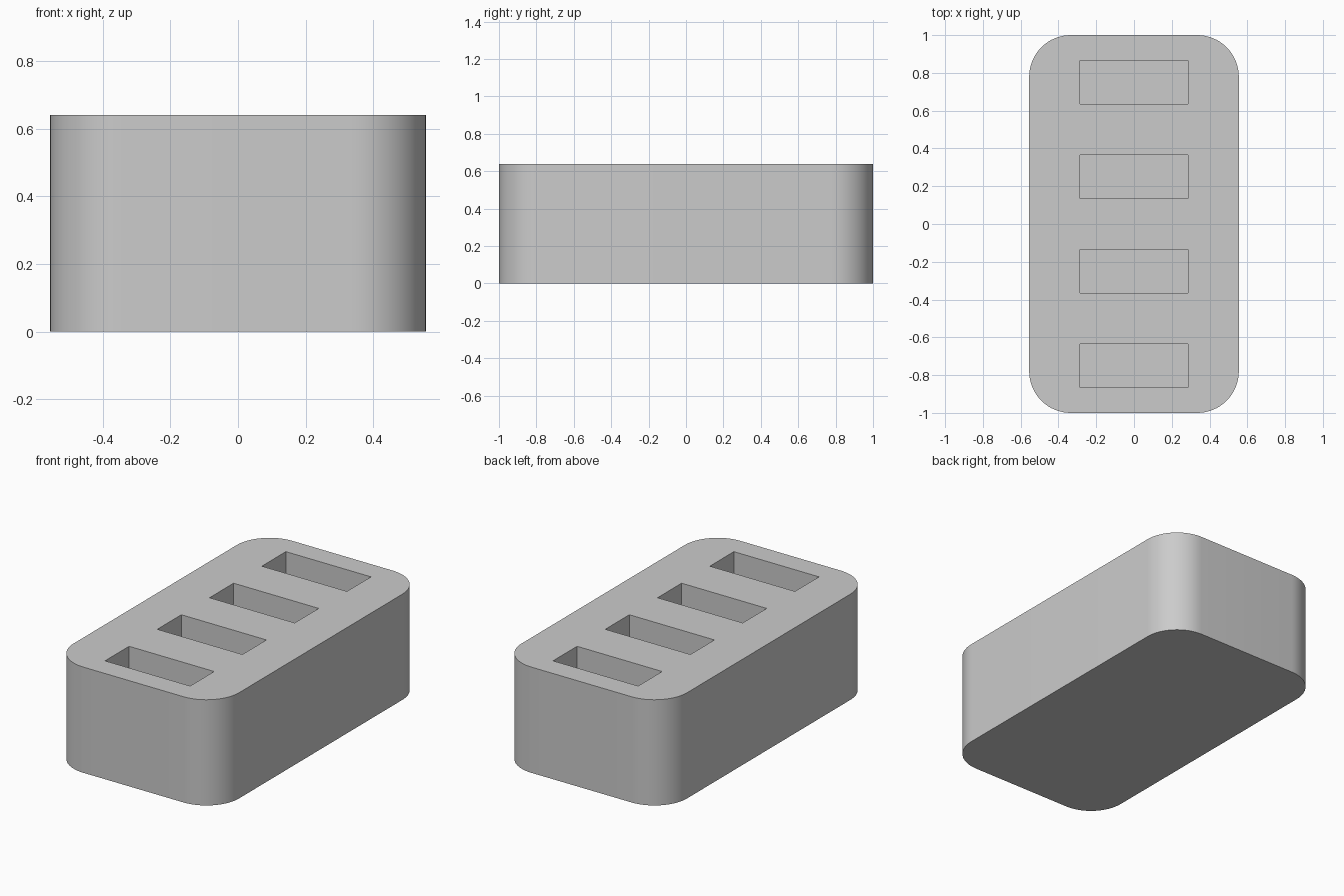
import bpy
import bmesh
from mathutils import Matrix

if "Cube" in bpy.data.objects:
    bpy.data.objects.remove(bpy.data.objects["Cube"])

WIDTH, LENGTH, HEIGHT, RADIUS = 1.11, 2.0, 0.64, 0.22
SLOT_WIDTH, SLOT_LENGTH, SLOT_DEPTH = 0.57, 0.23, 0.5
SLOT_SPACING, SLOT_COUNT = 0.5, 4

grey = bpy.data.materials.new("light grey")
grey.use_nodes = True
colour = (0.6, 0.6, 0.6, 1)
grey.diffuse_color = colour
grey.node_tree.nodes["Principled BSDF"].inputs["Base Color"].default_value = colour


def add_box(bm, size, centre):
    transform = Matrix.Translation(centre) @ Matrix.Diagonal((*size, 1))
    bmesh.ops.create_cube(bm, size=1, matrix=transform)


def to_object(bm, name):
    mesh = bpy.data.meshes.new(name)
    bm.to_mesh(mesh)
    bm.free()
    mesh.materials.append(grey)
    obj = bpy.data.objects.new(name, mesh)
    bpy.context.collection.objects.link(obj)
    return obj


# Block with rounded upright corners
bm = bmesh.new()
add_box(bm, (WIDTH, LENGTH, HEIGHT), (0, 0, HEIGHT / 2))
upright = [e for e in bm.edges if abs(e.verts[0].co.z - e.verts[1].co.z) > 0.1]
bmesh.ops.bevel(bm, geom=upright, offset=RADIUS, segments=16, profile=0.5,
                affect='EDGES')
block = to_object(bm, "holder_block")

# Row of slots sunk into the top
bm = bmesh.new()
for i in range(SLOT_COUNT):
    y = (i - (SLOT_COUNT - 1) / 2) * SLOT_SPACING
    add_box(bm, (SLOT_WIDTH, SLOT_LENGTH, SLOT_DEPTH * 2), (0, y, HEIGHT))
cutter = to_object(bm, "slot_cutter")
cutter.hide_render = True

# Cut the slots, then smooth only the rounded corners
cut = block.modifiers.new("slots", 'BOOLEAN')
cut.operation = 'DIFFERENCE'
cut.solver = 'EXACT'
cut.object = cutter
bpy.ops.object.select_all(action='DESELECT')
block.select_set(True)
bpy.context.view_layer.objects.active = block
bpy.ops.object.modifier_apply(modifier=cut.name)
bpy.data.objects.remove(cutter)
bpy.ops.object.shade_smooth_by_angle(angle=0.52)
